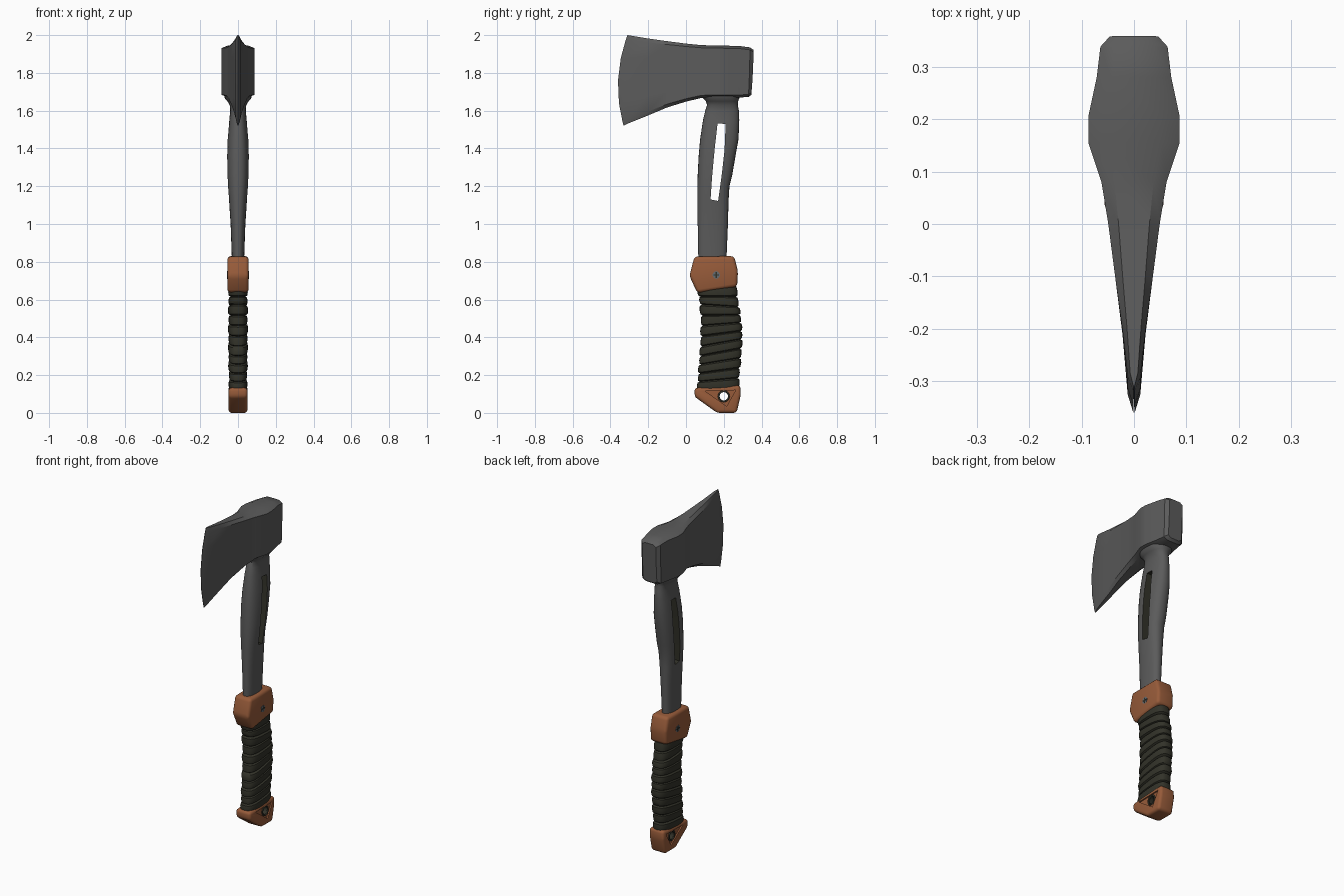
import bpy, bmesh, math
from mathutils import Matrix

if "Cube" in bpy.data.objects:
    bpy.data.objects.remove(bpy.data.objects["Cube"])


def material(name, rgb):
    m = bpy.data.materials.new(name)
    m.diffuse_color = (*rgb, 1)
    m.use_nodes = True
    m.node_tree.nodes["Principled BSDF"].inputs["Base Color"].default_value = m.diffuse_color
    return m


STEEL = material("grey steel", (0.105, 0.105, 0.105))
LEATHER = material("brown leather", (0.31, 0.105, 0.042))
CORD = material("dark olive cord", (0.032, 0.032, 0.022))
BOLT = material("blue grey bolt", (0.13, 0.15, 0.17))


def finish(name, bm, mats, index=0, angle=35):
    bmesh.ops.recalc_face_normals(bm, faces=bm.faces)
    me = bpy.data.meshes.new(name)
    for f in bm.faces:
        f.material_index = index
        f.smooth = True
    bm.to_mesh(me)
    bm.free()
    for m in mats:
        me.materials.append(m)
    me.set_sharp_from_angle(angle=math.radians(angle))
    ob = bpy.data.objects.new(name, me)
    bpy.context.collection.objects.link(ob)
    return ob


def loft(name, rings, mats, angle=35):
    bm = bmesh.new()
    vs = [[bm.verts.new(p) for p in r] for r in rings]
    n = len(vs[0])
    for a, b in zip(vs, vs[1:]):
        for i in range(n):
            j = (i + 1) % n
            bm.faces.new((a[i], a[j], b[j], b[i]))
    bm.faces.new(vs[0])
    bm.faces.new(vs[-1])
    return finish(name, bm, mats, 0, angle)


def prism(name, profile, x0, x1, mats, bevel=0, index=0):
    """Side profile (y, z) extruded across x, optionally rounded."""
    bm = bmesh.new()
    a = [bm.verts.new((x0, y, z)) for y, z in profile]
    b = [bm.verts.new((x1, y, z)) for y, z in profile]
    n = len(a)
    bm.faces.new(a)
    bm.faces.new(b)
    for i in range(n):
        j = (i + 1) % n
        bm.faces.new((a[i], a[j], b[j], b[i]))
    bmesh.ops.recalc_face_normals(bm, faces=bm.faces)
    if bevel:
        bmesh.ops.bevel(bm, geom=list(bm.edges), offset=bevel, segments=3,
                        profile=0.5, affect='EDGES', clamp_overlap=True)
    return finish(name, bm, mats, index)


def circle(y, z, r, n=20):
    return [(y + r * math.cos(2 * math.pi * i / n), z + r * math.sin(2 * math.pi * i / n))
            for i in range(n)]


def cut(ob, cutter):
    cutter.hide_render = True
    mod = ob.modifiers.new("cut", 'BOOLEAN')
    mod.operation = 'DIFFERENCE'
    mod.solver = 'EXACT'
    mod.object = cutter
    bpy.context.view_layer.objects.active = ob
    bpy.ops.object.modifier_apply(modifier=mod.name)
    bpy.data.objects.remove(cutter, do_unlink=True)
    ob.data.set_sharp_from_angle(angle=math.radians(35))


def oval(z, y0, y1, hx, inset=0, tilt=0, e=2.7, n=28):
    """Rounded-rectangle cross-section at height z, tilted along y."""
    cy, hy, hx = (y0 + y1) / 2, (y1 - y0) / 2 - inset, hx - inset
    pts = []
    for i in range(n):
        a = 2 * math.pi * i / n
        c, s = math.cos(a), math.sin(a)
        y = math.copysign(abs(c) ** (2 / e), c) * hy
        x = math.copysign(abs(s) ** (2 / e), s) * hx
        pts.append((x, cy + y, z + tilt * y))
    return pts


def interp(table, z):
    for p, q in zip(table, table[1:]):
        if z <= q[0]:
            t = max(0, (z - p[0]) / (q[0] - p[0]))
            return [u + (v - u) * t for u, v in zip(p[1:], q[1:])]
    return list(table[-1][1:])


# Axe head: sections from cutting edge to poll
# (top y, top z, bottom y, bottom z, middle y, half width)
stations = [
    (-0.31, 2.00, -0.33, 1.52, -0.36, 0.0012),
    (-0.285, 1.996, -0.30, 1.535, -0.325, 0.012),
    (-0.20, 1.982, -0.20, 1.575, -0.21, 0.022),
    (-0.10, 1.968, -0.10, 1.617, -0.10, 0.036),
    (0.0, 1.955, 0.0, 1.648, 0.0, 0.049),
    (0.08, 1.947, 0.08, 1.667, 0.08, 0.062),
    (0.155, 1.945, 0.155, 1.67, 0.155, 0.087),
    (0.205, 1.944, 0.205, 1.67, 0.205, 0.087),
    (0.28, 1.943, 0.28, 1.67, 0.28, 0.071),
    (0.338, 1.935, 0.33, 1.672, 0.336, 0.064),
    (0.358, 1.922, 0.346, 1.684, 0.354, 0.046),
]
levels = [(0, 0.6), (0.05, 1), (0.25, 1), (0.5, 1), (0.75, 1), (0.95, 1), (1, 0.6)]
rings = []
for yt, zt, yb, zb, ym, w in stations:
    side = []
    for t, k in levels:
        y = yb + (yt - yb) * t + (ym - (yt + yb) / 2) * 4 * t * (1 - t)
        side.append((w * k, y, zb + (zt - zb) * t))
    rings.append(side + [(-x, y, z) for x, y, z in reversed(side)])
loft("axe_head", rings, [STEEL], 30)

# Steel shaft with a flared neck: (z, front y, back y, half width)
shaft = [
    (0.70, 0.07, 0.21, 0.030), (0.83, 0.065, 0.215, 0.033), (1.0, 0.062, 0.222, 0.039),
    (1.12, 0.06, 0.225, 0.047), (1.2, 0.06, 0.23, 0.053), (1.26, 0.062, 0.245, 0.056),
    (1.36, 0.067, 0.262, 0.058), (1.45, 0.075, 0.278, 0.055), (1.55, 0.09, 0.282, 0.046),
    (1.60, 0.102, 0.28, 0.041), (1.63, 0.112, 0.274, 0.044), (1.65, 0.105, 0.276, 0.056),
    (1.665, 0.09, 0.282, 0.070), (1.69, 0.08, 0.285, 0.074),
]
body = loft("shaft", [oval(*s, e=2.4) for s in shaft], [STEEL, CORD])
slot = [(0.13, 1.13), (0.17, 1.122), (0.188, 1.25), (0.204, 1.39), (0.21, 1.53),
        (0.167, 1.532), (0.152, 1.40), (0.138, 1.25)]
cut(body, prism("slot_cutter", slot, -0.2, 0.2, [STEEL, CORD], 0, 1))

# Cord wrapped grip: bulging tilted bands on a bent oval core
grip = [(0.12, 0.055, 0.282, 0.050), (0.2, 0.06, 0.288, 0.052), (0.3, 0.067, 0.298, 0.053),
        (0.4, 0.074, 0.302, 0.054), (0.5, 0.076, 0.294, 0.054), (0.6, 0.066, 0.281, 0.054),
        (0.68, 0.055, 0.265, 0.050)]
tilts = [(0.12, 0.02), (0.2, 0.12), (0.35, 0.2), (0.5, 0.05), (0.58, -0.08), (0.66, 0.1)]
bands, low, high = 11, 0.125, 0.665
step = (high - low) / bands
rings = []
for b in range(bands):
    for t, inset in ((0.02, 0.011), (0.12, 0.003), (0.5, 0.0), (0.88, 0.003), (0.98, 0.011)):
        z = low + step * (b + t)
        rings.append(oval(z, *interp(grip, z), inset=inset + 0.003 * (b % 2),
                          tilt=interp(tilts, z)[0], e=3))
loft("grip_wrap", rings, [CORD], 40)

# Leather collar
prism("collar", [(0.045, 0.828), (0.255, 0.83), (0.275, 0.75), (0.271, 0.668),
                 (0.06, 0.635), (0.018, 0.725)], -0.056, 0.056, [LEATHER], 0.018)

# Leather butt with shallow recesses and a lanyard hole
butt = prism("butt_cap", [(0.045, 0.132), (0.288, 0.146), (0.29, 0.095), (0.268, 0.0),
                          (0.165, 0.0), (0.046, 0.085)], -0.05, 0.05, [LEATHER, CORD], 0.016)
recess = [(0.10, 0.117), (0.263, 0.12), (0.215, 0.035)]
for s in (-1, 1):
    x0, x1 = sorted((s * 0.042, s * 0.1))
    cut(butt, prism("recess_cutter", recess, x0, x1, [LEATHER, CORD]))
cut(butt, prism("hole_cutter", circle(0.2, 0.088, 0.025), -0.2, 0.2, [LEATHER, CORD], 0, 1))

# Eyelets and cross-head bolts on both sides
for s, side in ((1, "right"), (-1, "left")):
    bpy.ops.mesh.primitive_torus_add(location=(s * 0.043, 0.2, 0.088),
                                     rotation=(0, math.pi / 2, 0), major_radius=0.027,
                                     minor_radius=0.005, major_segments=20, minor_segments=8)
    ring = bpy.context.object
    ring.name = "eyelet_" + side
    ring.data.materials.append(CORD)
    ring.data.polygons.foreach_set("use_smooth", [True] * len(ring.data.polygons))
    x0, x1 = sorted((s * 0.05, s * 0.058))
    prism("bolt_" + side, circle(0.16, 0.73, 0.02, 12), x0, x1, [BOLT])
    x0, x1 = sorted((s * 0.055, s * 0.0595))
    for i, (h, v) in enumerate(((0.015, 0.0035), (0.0035, 0.015))):
        prism(f"bolt_slot_{side}_{i + 1}", [(0.16 - h, 0.73 - v), (0.16 + h, 0.73 - v),
              (0.16 + h, 0.73 + v), (0.16 - h, 0.73 + v)], x0, x1, [CORD])
